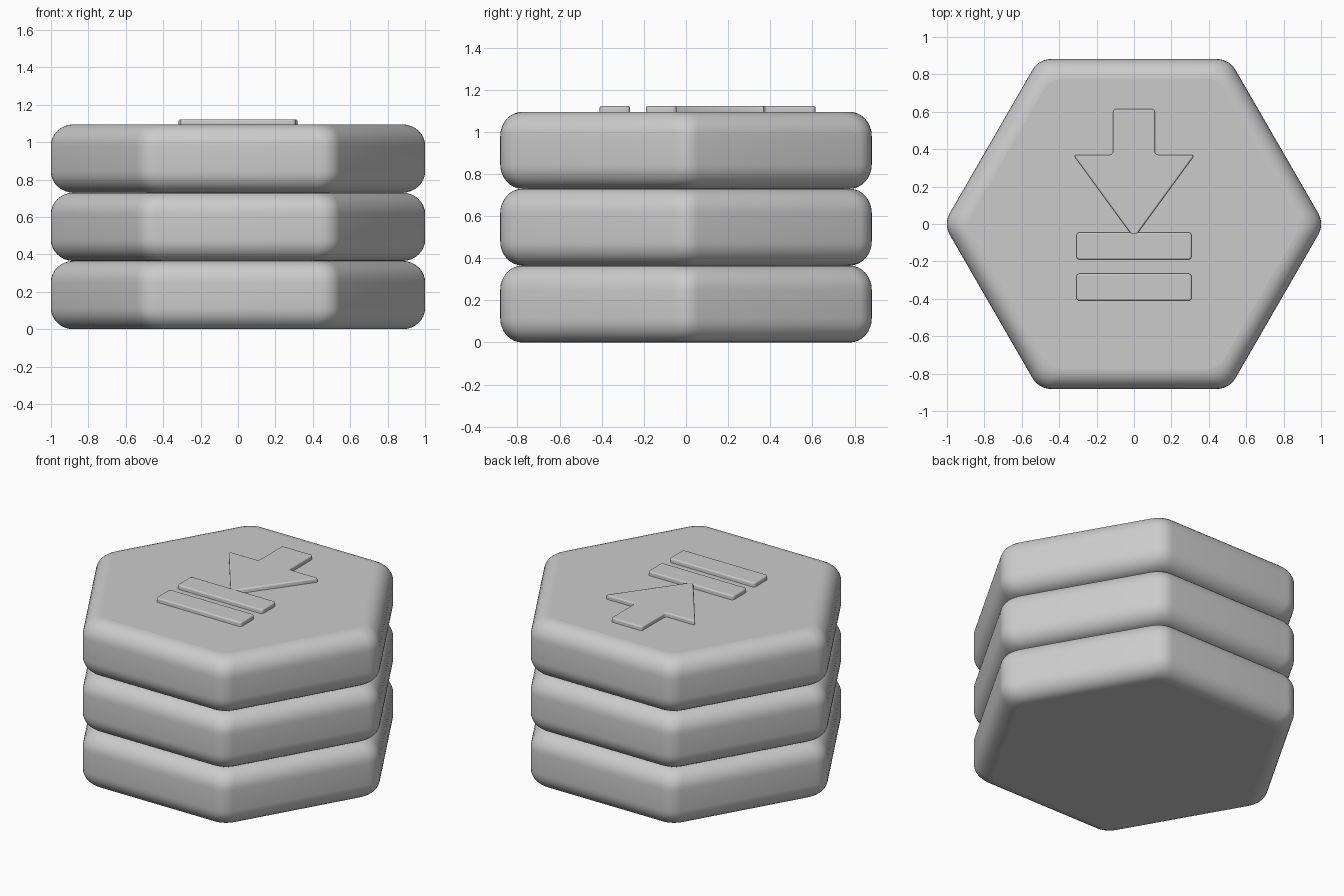
import bpy, bmesh, math

if "Cube" in bpy.data.objects:
    bpy.data.objects.remove(bpy.data.objects["Cube"])

grey = bpy.data.materials.new("light_grey")
grey.diffuse_color = (0.6, 0.6, 0.6, 1)
grey.use_nodes = True
grey.node_tree.nodes["Principled BSDF"].inputs["Base Color"].default_value = grey.diffuse_color

SLAB_H = 0.365
TOP = 3 * SLAB_H


def add_object(name, bm):
    mesh = bpy.data.meshes.new(name)
    bmesh.ops.recalc_face_normals(bm, faces=bm.faces)
    bm.to_mesh(mesh)
    bm.free()
    mesh.materials.append(grey)
    obj = bpy.data.objects.new(name, mesh)
    bpy.context.collection.objects.link(obj)
    return obj


def rounded_hexagon(apothem, radius, steps=6):
    """Hexagon outline with corners on the x axis and arcs at each corner."""
    reach = (apothem - radius) / math.cos(math.pi / 6)
    pts = []
    for k in range(6):
        mid = k * math.pi / 3
        for i in range(steps + 1):
            a = mid + (i / steps - 0.5) * math.pi / 3
            pts.append((reach * math.cos(mid) + radius * math.cos(a),
                        reach * math.sin(mid) + radius * math.sin(a)))
    return pts


def slab(name, z0):
    """Hexagonal slab with rounded rims and flat caps."""
    inset, rise, steps = 0.105, 0.115, 8
    profile = []
    for i in range(steps + 1):
        t = i / steps * math.pi / 2
        profile.append((0.882 - inset * (1 - math.sin(t)), rise * (1 - math.cos(t))))
    profile += [(a, SLAB_H - z) for a, z in reversed(profile)]
    bm = bmesh.new()
    rings = [[bm.verts.new((x, y, z0 + z)) for x, y in rounded_hexagon(a, 0.115)]
             for a, z in profile]
    n = len(rings[0])
    for low, high in zip(rings, rings[1:]):
        for i in range(n):
            j = (i + 1) % n
            bm.faces.new((low[i], low[j], high[j], high[i])).smooth = True
    bm.faces.new(rings[0][::-1])
    bm.faces.new(rings[-1])
    return add_object(name, bm)


def raised_plate(name, outline, sharp_below=-9):
    """Thin raised shape with rounded corners and a softened top rim."""
    z0, z1 = TOP - 0.005, TOP + 0.027
    bm = bmesh.new()
    base = bm.faces.new([bm.verts.new((x, y, z0)) for x, y in outline])
    new = bmesh.ops.extrude_face_region(bm, geom=[base], use_keep_orig=True)["geom"]
    for v in new:
        if isinstance(v, bmesh.types.BMVert):
            v.co.z = z1
    corners = [e for e in bm.edges
               if abs(e.verts[0].co.z - e.verts[1].co.z) > 0.01
               and e.verts[0].co.y > sharp_below]
    bmesh.ops.bevel(bm, geom=corners, offset=0.018, segments=4, profile=0.5,
                    affect='EDGES')
    rim = [e for e in bm.edges if all(v.co.z > z1 - 1e-4 for v in e.verts)]
    bmesh.ops.bevel(bm, geom=rim, offset=0.008, segments=3, profile=0.5,
                    affect='EDGES')
    for f in bm.faces:
        f.normal_update()
        f.smooth = abs(f.normal.z) < 0.99
    return add_object(name, bm)


# Three stacked slabs
for i, name in enumerate(("bottom_slab", "middle_slab", "top_slab")):
    slab(name, i * SLAB_H)

# Two raised bars
for name, y0, y1 in (("front_bar", -0.41, -0.265), ("rear_bar", -0.19, -0.045)):
    raised_plate(name, [(-0.308, y0), (0.308, y0), (0.308, y1), (-0.308, y1)])

# Raised arrow, its tip running into the rear bar
half = [(0.015, -0.055), (0.325, 0.37), (0.112, 0.37), (0.112, 0.615)]
raised_plate("arrow", half + [(-x, y) for x, y in reversed(half)], sharp_below=-0.05)
